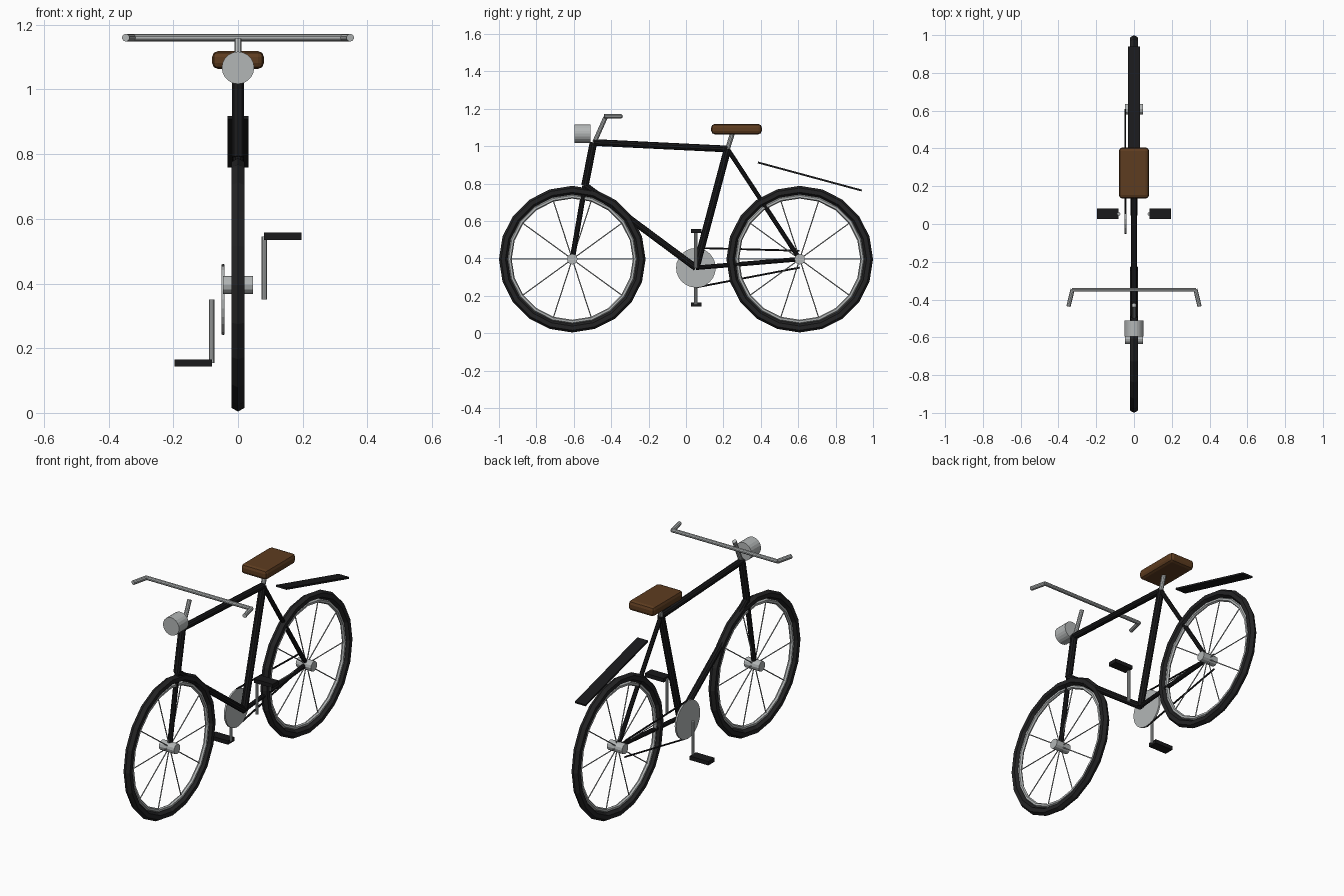
import bpy, math
from mathutils import Vector

if "Cube" in bpy.data.objects:
    bpy.data.objects.remove(bpy.data.objects["Cube"])


def mat(name, rgb):
    m = bpy.data.materials.new(name)
    m.diffuse_color = (*rgb, 1)
    m.use_nodes = True
    m.node_tree.nodes["Principled BSDF"].inputs["Base Color"].default_value = m.diffuse_color
    return m


BLACK = mat("black_paint", (0.01, 0.01, 0.011))
RUBBER = mat("rubber", (0.017, 0.017, 0.018))
SILVER = mat("silver_metal", (0.45, 0.47, 0.47))
BROWN = mat("brown_leather", (0.11, 0.045, 0.014))


def finish(name, material):
    o = bpy.context.object
    o.name = name
    o.data.materials.append(material)
    return o


def tube(name, a, b, r, material, sides=10):
    a, b = Vector(a), Vector(b)
    d = b - a
    bpy.ops.mesh.primitive_cylinder_add(
        vertices=sides, radius=r, depth=d.length, location=(a + b) / 2,
        rotation=d.to_track_quat('Z', 'Y').to_euler())
    return finish(name, material)


def box(name, loc, size, material, rot=(0, 0, 0)):
    bpy.ops.mesh.primitive_cube_add(size=1, location=loc, rotation=rot)
    o = finish(name, material)
    o.scale = size
    bpy.ops.object.transform_apply(location=False, rotation=False, scale=True)
    return o


def ring(name, loc, major, minor, minor_sides, material):
    bpy.ops.mesh.primitive_torus_add(
        major_radius=major, minor_radius=minor, major_segments=20,
        minor_segments=minor_sides, location=loc, rotation=(0, math.pi / 2, 0))
    return finish(name, material)


# Wheels: tyre, rim, hub and ten spokes
HUB_Z = 0.396
for side, y in (("front", -0.608), ("rear", 0.608)):
    c = (0, y, HUB_Z)
    ring(side + "_tyre", c, 0.369, 0.023, 6, RUBBER)
    ring(side + "_rim", c, 0.335, 0.011, 6, SILVER)
    tube(side + "_hub", (-0.047, y, HUB_Z), (0.047, y, HUB_Z), 0.028, SILVER, 12)
    for i in range(10):
        t = i * math.tau / 10
        end = (0, y + 0.335 * math.cos(t), HUB_Z + 0.335 * math.sin(t))
        tube(f"{side}_spoke_{i}", c, end, 0.003, SILVER, 6)

# Frame tubes
front, rear = (0, -0.608, HUB_Z), (0, 0.608, HUB_Z)
head_top, head_low = (0, -0.495, 1.02), (0, -0.54, 0.79)
seat_top, crank = (0, 0.222, 0.985), (0, 0.053, 0.35)
for name, a, b, r in (
        ("top_tube", head_top, seat_top, 0.018),
        ("head_tube", head_top, head_low, 0.02),
        ("down_tube", head_low, crank, 0.018),
        ("seat_tube", seat_top, crank, 0.02),
        ("fork", head_low, front, 0.014),
        ("seat_stay", seat_top, rear, 0.012),
        ("chain_stay", crank, rear, 0.012)):
    tube(name, a, b, r, BLACK)

# Saddle and post
tube("seat_post", seat_top, (0, 0.255, 1.09), 0.013, SILVER)
seat = box("seat", (0, 0.27, 1.091), (0.16, 0.27, 0.055), BROWN)
bev = seat.modifiers.new("bevel", 'BEVEL')
bev.width, bev.segments = 0.018, 2

# Handlebar, stem and headlight
tube("stem", (0, -0.49, 1.02), (0, -0.43, 1.155), 0.012, SILVER)
tube("handlebar", (-0.327, -0.348, 1.16), (0.327, -0.348, 1.16), 0.011, SILVER)
for side, s in (("left", -1), ("right", 1)):
    tube(side + "_grip", (s * 0.325, -0.345, 1.16), (s * 0.347, -0.437, 1.16),
         0.012, SILVER)
tube("headlight", (0, -0.595, 1.067), (0, -0.51, 1.067), 0.05, SILVER, 20)

# Chainring, chain, cranks and pedals
tube("chainring", (-0.051, 0.053, 0.35), (-0.041, 0.053, 0.35), 0.106, SILVER, 24)
tube("chain_upper", (-0.046, 0.053, 0.456), (-0.046, 0.608, 0.441), 0.005, BLACK, 6)
tube("chain_lower", (-0.046, 0.053, 0.245), (-0.046, 0.608, 0.351), 0.005, BLACK, 6)
for side, s in (("left", -1), ("right", 1)):
    z = 0.35 + s * 0.196
    tube(side + "_crank", (s * 0.081, 0.053, 0.35), (s * 0.081, 0.053, z), 0.009, SILVER)
    box(side + "_pedal", (s * 0.139, 0.055, z), (0.116, 0.056, 0.022), BLACK)

# Slanted rear mudguard plate
dy, dz = 0.555, -0.15
box("rear_mudguard", (0, 0.662, 0.838), (0.066, math.hypot(dy, dz), 0.01), BLACK,
    (math.atan2(dz, dy), 0, 0))
